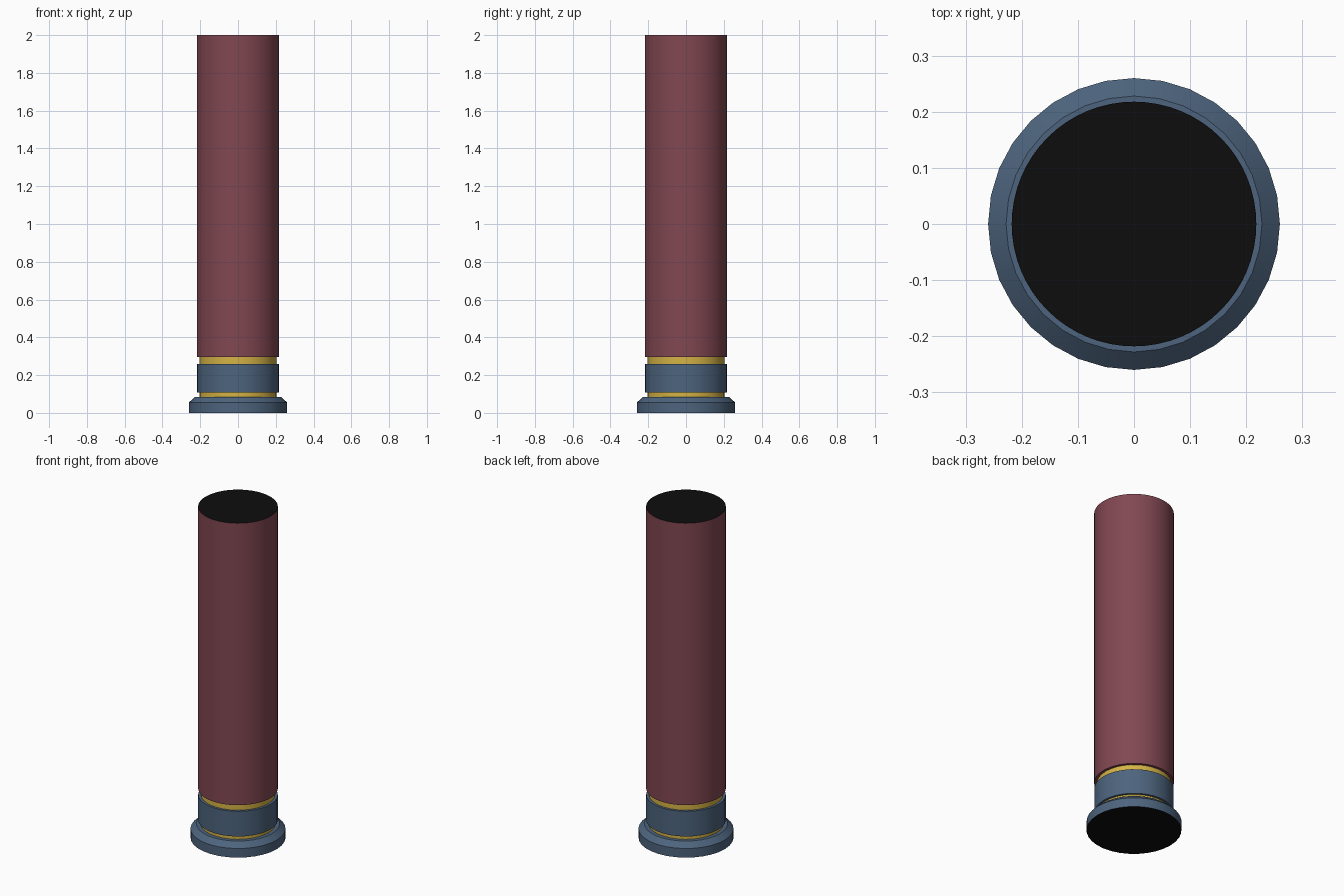
import bpy, bmesh, math

if "Cube" in bpy.data.objects:
    bpy.data.objects.remove(bpy.data.objects["Cube"])


def material(name, rgb):
    m = bpy.data.materials.new(name)
    m.diffuse_color = (*rgb, 1)
    m.use_nodes = True
    m.node_tree.nodes["Principled BSDF"].inputs["Base Color"].default_value = m.diffuse_color
    return m


red = material("dull_red", (0.22, 0.063, 0.083))
blue = material("slate_blue", (0.074, 0.127, 0.206))
gold = material("brass_yellow", (0.66, 0.45, 0.06))
black = material("black", (0.004, 0.004, 0.004))


def lathe(name, profile, sides, mats, cap=None):
    """Closed solid turned around z; the 'top' or 'bottom' cap may be black."""
    bm = bmesh.new()
    rings = []
    for r, z in profile:
        rings.append([bm.verts.new((r * math.cos(2 * math.pi * i / sides),
                                    r * math.sin(2 * math.pi * i / sides), z))
                      for i in range(sides)])
    for a, b in zip(rings, rings[1:]):
        for i in range(sides):
            j = (i + 1) % sides
            bm.faces.new((a[i], a[j], b[j], b[i]))
    bottom = bm.faces.new(rings[0][::-1])
    top = bm.faces.new(rings[-1])
    if cap == "top":
        top.material_index = 1
    if cap == "bottom":
        bottom.material_index = 1
    me = bpy.data.meshes.new(name)
    bm.to_mesh(me)
    bm.free()
    for m in mats:
        me.materials.append(m)
    ob = bpy.data.objects.new(name, me)
    bpy.context.collection.objects.link(ob)
    bpy.ops.object.select_all(action='DESELECT')
    ob.select_set(True)
    bpy.context.view_layer.objects.active = ob
    bpy.ops.object.shade_smooth_by_angle(angle=math.radians(30))
    return ob


# Flanged base with chamfered shoulder and black underside
lathe("base_rim", [(0.26, 0), (0.26, 0.055), (0.228, 0.085)],
      32, [blue, black], "bottom")
# Thin brass groove
lathe("lower_groove", [(0.205, 0.085), (0.205, 0.108)], 32, [gold])
# Blue collar
lathe("collar", [(0.218, 0.108), (0.218, 0.26)], 32, [blue])
# Wider brass groove
lathe("upper_groove", [(0.203, 0.26), (0.203, 0.297)], 32, [gold])
# Long tube with black end face
lathe("tube", [(0.218, 0.297), (0.218, 2.0)], 64, [red, black], "top")
